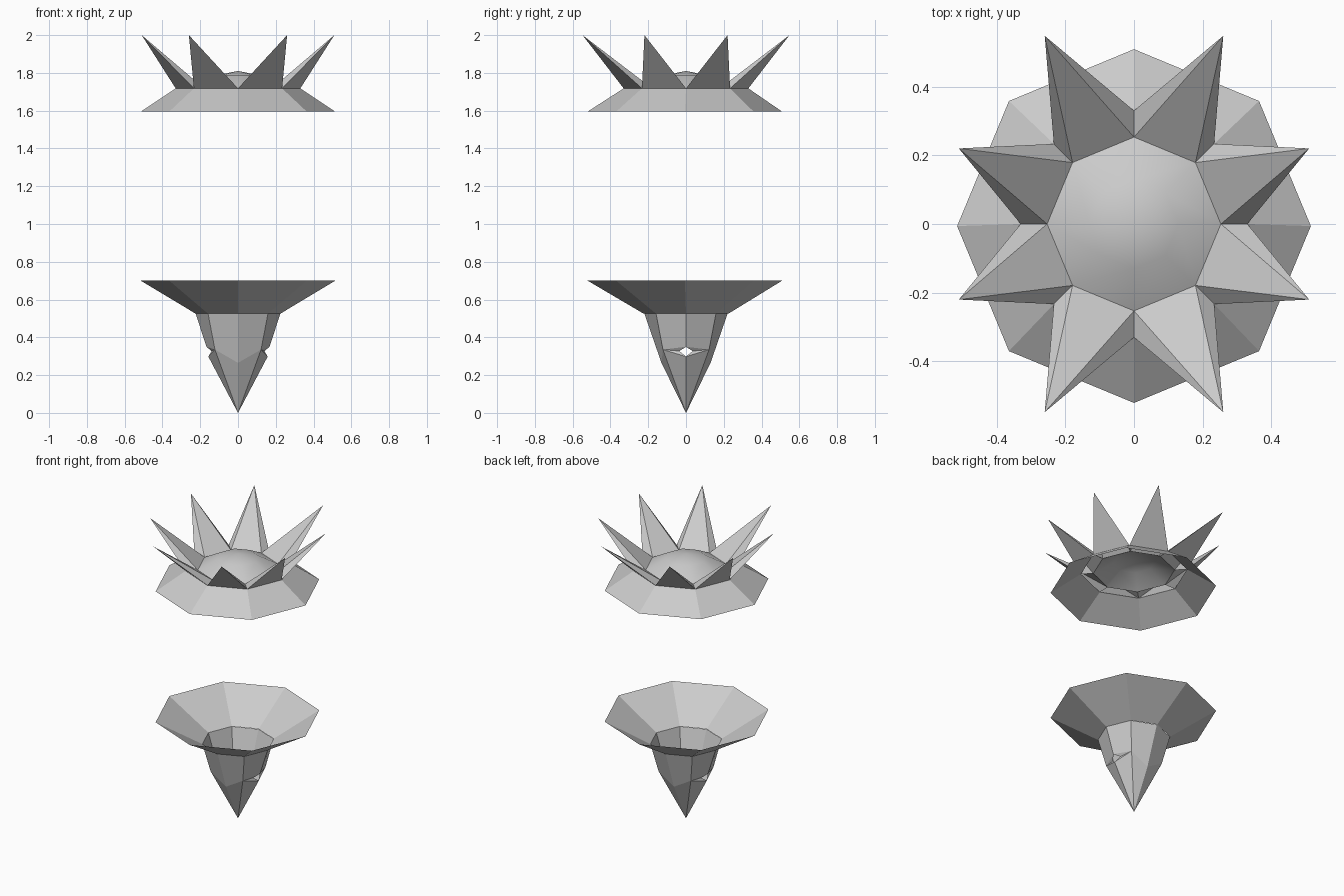
import bpy, bmesh
from math import cos, sin, pi

if "Cube" in bpy.data.objects:
    bpy.data.objects.remove(bpy.data.objects["Cube"])

N = 8


def ring(bm, r, z, dy=0.0):
    return [bm.verts.new((r * cos(i * 2 * pi / N), r * sin(i * 2 * pi / N) + dy, z))
            for i in range(N)]


def bridge(bm, a, b):
    for i in range(N):
        j = (i + 1) % N
        bm.faces.new((a[i], a[j], b[j], b[i]))


def fan(bm, a, tip):
    for i in range(N):
        bm.faces.new((a[i], a[(i + 1) % N], tip))


def finish(bm, name, smooth=False):
    bmesh.ops.recalc_face_normals(bm, faces=bm.faces)
    # open shells: keep the outside facing away from the axis
    mesh = bpy.data.meshes.new(name)
    bm.to_mesh(mesh)
    bm.free()
    ob = bpy.data.objects.new(name, mesh)
    bpy.context.collection.objects.link(ob)
    if smooth:
        bpy.ops.object.select_all(action='DESELECT')
        ob.select_set(True)
        bpy.context.view_layer.objects.active = ob
        bpy.ops.object.shade_smooth_by_angle(angle=0.5)
    return ob


# Upper flared skirt
bm = bmesh.new()
bridge(bm, ring(bm, 0.515, 1.595, -0.006), ring(bm, 0.33, 1.718))
finish(bm, "crown_skirt")

# Shallow dome inside the crown
bm = bmesh.new()
outer = ring(bm, 0.253, 1.718)
inner = ring(bm, 0.13, 1.785)
bridge(bm, outer, inner)
fan(bm, inner, bm.verts.new((0, 0, 1.81)))
finish(bm, "crown_dome", smooth=True)

# Eight open-bottomed spikes sharing their base corners
bm = bmesh.new()
a, b = ring(bm, 0.253, 1.718), ring(bm, 0.33, 1.718)
for i in range(N):
    j = (i + 1) % N
    ang = (i + 0.5) * 2 * pi / N
    wide = i in (0, 3, 4, 7)
    x, y = (0.51, 0.22) if wide else (0.26, 0.548)
    tip = bm.verts.new((x if cos(ang) > 0 else -x, y if sin(ang) > 0 else -y, 2.0))
    base = (a[i], b[i], b[j], a[j])
    for k in range(4):
        bm.faces.new((base[k], base[(k + 1) % 4], tip))
finish(bm, "crown_spikes")

# Lower funnel rim
bm = bmesh.new()
bridge(bm, ring(bm, 0.515, 0.7, -0.006), ring(bm, 0.224, 0.525))
finish(bm, "funnel_rim")

# Pointed stem: one quarter mirrored four ways, with a small opening on each x side
bm = bmesh.new()
s = 0.224 * cos(pi / 4)
for sx in (1, -1):
    for sy in (1, -1):
        def v(x, y, z):
            return bm.verts.new((x * sx, y * sy, z))
        top_x, top_d, top_y = v(0.224, 0, 0.525), v(s, s, 0.525), v(0, 0.22, 0.525)
        diag, low_y = v(0.122, 0.122, 0.335), v(0, 0.13, 0.265)
        lip_up, corner, lip_low = v(0.167, 0, 0.35), v(0.14, 0.035, 0.327), v(0.157, 0, 0.298)
        tip = v(0, 0, 0.004)
        faces = [(top_d, top_y, low_y, diag), (top_x, top_d, diag, lip_up),
                 (lip_up, diag, corner), (corner, diag, lip_low),
                 (diag, low_y, tip), (lip_low, diag, tip)]
        for f in faces:
            bm.faces.new(f)
bmesh.ops.remove_doubles(bm, verts=bm.verts, dist=0.001)
for vert in bm.verts:
    if vert.co.z < 0.01:
        vert.co.z = 0
finish(bm, "pointed_stem", smooth=False)
